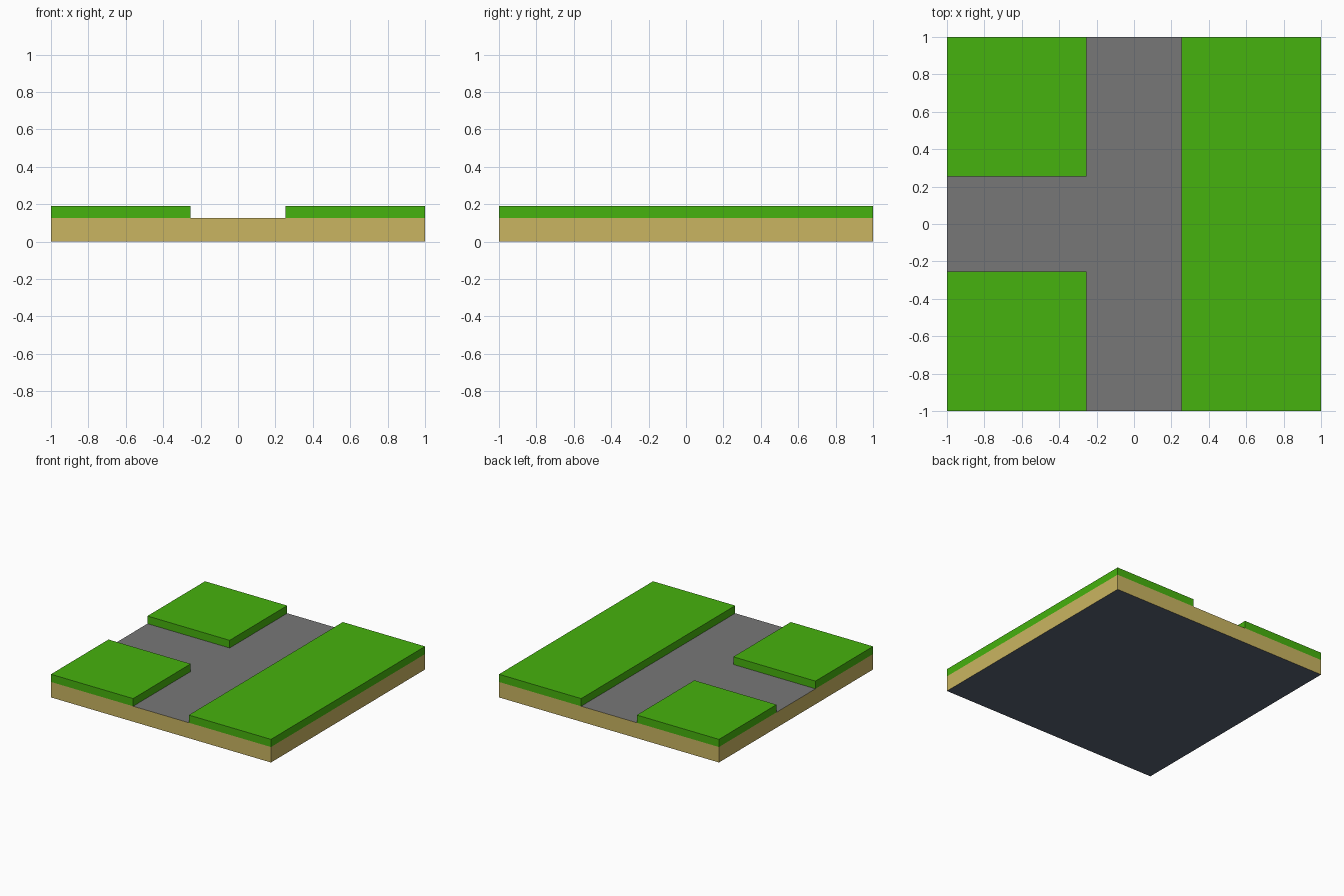
import bpy
import bmesh

if "Cube" in bpy.data.objects:
    bpy.data.objects.remove(bpy.data.objects["Cube"])

BASE_TOP = 0.127   # road height
GRASS_TOP = 0.19
ROAD = 0.253       # half width of the road


def lin(c):
    c /= 255
    return c / 12.92 if c <= 0.04045 else ((c + 0.055) / 1.055) ** 2.4


def material(name, rgb):
    m = bpy.data.materials.new(name)
    m.diffuse_color = (*[lin(c) for c in rgb], 1)
    m.use_nodes = True
    m.node_tree.nodes["Principled BSDF"].inputs["Base Color"].default_value = m.diffuse_color
    return m


grass = material("grass_green", (70, 178, 14))
road = material("road_grey", (119, 119, 119))
earth = material("earth_sand", (202, 181, 97))
underside = material("underside_slate", (88, 98, 114))


def block(name, lo, hi, mats, rule=lambda n: 0, open_bottom=False):
    """Box from corner lo to corner hi; rule picks a material slot by face normal."""
    bm = bmesh.new()
    bmesh.ops.create_cube(bm, size=1)
    for v in bm.verts:
        for i in range(3):
            v.co[i] = lo[i] if v.co[i] < 0 else hi[i]
    bm.normal_update()
    for f in bm.faces:
        f.material_index = rule(f.normal)
    if open_bottom:
        bmesh.ops.delete(bm, geom=[f for f in bm.faces if f.normal.z < -0.5],
                         context='FACES_ONLY')
    me = bpy.data.meshes.new(name)
    bm.to_mesh(me)
    bm.free()
    for m in mats:
        me.materials.append(m)
    ob = bpy.data.objects.new(name, me)
    bpy.context.collection.objects.link(ob)
    return ob


# Earth slab: grey road on top, sandy sides, dark underside
block("road_base", (-1, -1, 0), (1, 1, BASE_TOP), [earth, road, underside],
      lambda n: 1 if n.z > 0.5 else 2 if n.z < -0.5 else 0)

# Long verge on the straight side, two corner lawns on the junction side
for name, x0, x1, y0, y1 in [
    ("verge_long", ROAD, 1, -1, 1),
    ("lawn_front", -1, -ROAD, -1, -ROAD),
    ("lawn_back", -1, -ROAD, ROAD, 1),
]:
    block(name, (x0, y0, BASE_TOP), (x1, y1, GRASS_TOP), [grass], open_bottom=True)
